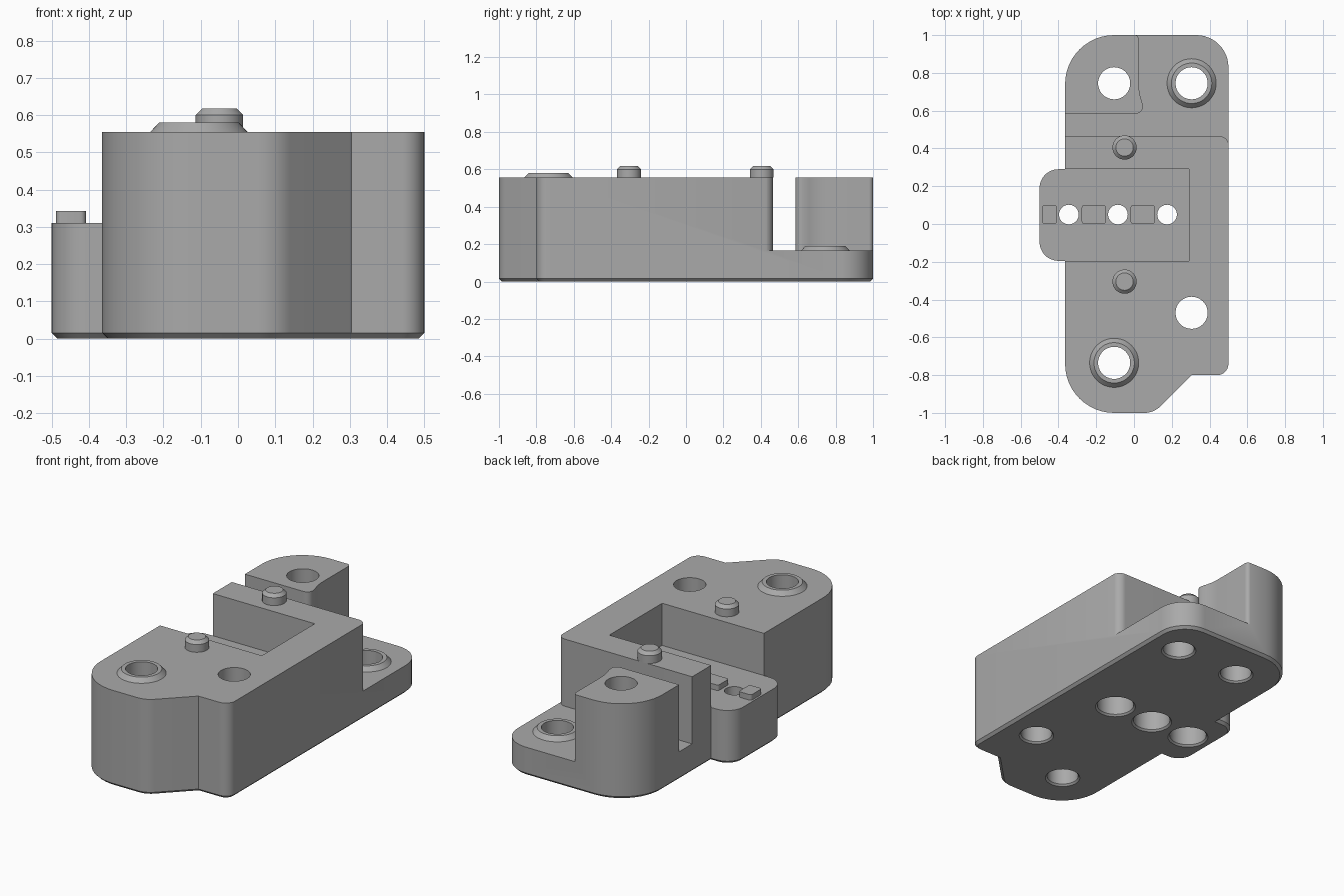
import bpy, bmesh, math
from mathutils import Vector

if "Cube" in bpy.data.objects:
    bpy.data.objects.remove(bpy.data.objects["Cube"], do_unlink=True)

grey = bpy.data.materials.new("plain grey")
grey.use_nodes = True
colour = (0.4, 0.4, 0.4, 1)
grey.diffuse_color = colour
grey.node_tree.nodes["Principled BSDF"].inputs["Base Color"].default_value = colour


def make(name, bm):
    bmesh.ops.recalc_face_normals(bm, faces=bm.faces)
    mesh = bpy.data.meshes.new(name)
    bm.to_mesh(mesh)
    bm.free()
    mesh.materials.append(grey)
    obj = bpy.data.objects.new(name, mesh)
    bpy.context.collection.objects.link(obj)
    return obj


def smooth(obj):
    bpy.ops.object.select_all(action='DESELECT')
    obj.select_set(True)
    bpy.context.view_layer.objects.active = obj
    bpy.ops.object.shade_smooth_by_angle(angle=math.radians(30))


def rounded(corners, steps=12):
    """Outline from (x, y, radius) corners, each filleted by its radius."""
    out = []
    for i, (x, y, r) in enumerate(corners):
        p = Vector((x, y))
        if r == 0:
            out.append(p)
            continue
        a = (Vector(corners[i - 1][:2]) - p).normalized()
        b = (Vector(corners[(i + 1) % len(corners)][:2]) - p).normalized()
        half = a.angle(b) / 2
        centre = p + (a + b).normalized() * r / math.sin(half)
        start = p + a * r / math.tan(half) - centre
        end = p + b * r / math.tan(half) - centre
        sweep = math.pi - 2 * half
        for k in range(steps + 1):
            t = k / steps
            out.append(centre + (start * math.sin((1 - t) * sweep)
                                 + end * math.sin(t * sweep)) / math.sin(sweep))
    return out


def prism(name, outline, z0, z1, chamfer=0):
    bm = bmesh.new()
    base = bm.faces.new([bm.verts.new((p[0], p[1], z0 + chamfer)) for p in outline])
    top = bmesh.ops.extrude_face_region(bm, geom=[base], use_keep_orig=True)["geom"]
    for v in top:
        if isinstance(v, bmesh.types.BMVert):
            v.co.z = z1
    bmesh.ops.recalc_face_normals(bm, faces=bm.faces)
    if chamfer:
        bmesh.ops.inset_region(bm, faces=[base], thickness=chamfer, use_even_offset=True)
        for v in base.verts:
            v.co.z = z0
    return make(name, bm)


def lathe(name, x, y, profile, caps=True, n=48):
    """Turned part from (radius, z) points."""
    bm = bmesh.new()
    rings = [[bm.verts.new((x + r * math.cos(math.tau * i / n),
                            y + r * math.sin(math.tau * i / n), z))
              for i in range(n)] for r, z in profile]
    for lo, hi in zip(rings, rings[1:]):
        for i in range(n):
            j = (i + 1) % n
            bm.faces.new((lo[i], lo[j], hi[j], hi[i]))
    if caps:
        bm.faces.new(rings[0][::-1])
        bm.faces.new(rings[-1])
    return make(name, bm)


TOP, LEDGE, FLOOR, EDGE = 0.555, 0.165, 0.31, 0.015

# Main block with side tab and chamfered underside
body = prism("main_body", rounded([
    (-0.365, -1, 0.26), (0.105, -1, 0.12), (0.305, -0.8, 0), (0.5, -0.8, 0.06),
    (0.5, 1, 0.17), (-0.365, 1, 0.26), (-0.365, 0.29, 0), (-0.5, 0.29, 0.1),
    (-0.5, -0.195, 0.1), (-0.365, -0.195, 0)]), 0, TOP, EDGE)

# Back ledge cut, leaving a tower whose side is scooped around the boss
scoop = [(0.305 - 0.28 * math.cos(a * 0.04), 0.745 - 0.28 * math.sin(a * 0.04), 0)
         for a in range(10)]
cutters = [prism("ledge_cutter", rounded([
    (-0.6, 0.465, 0), (0.502, 0.465, 0.05), (0.502, 0.4, 0), (0.6, 0.4, 0),
    (0.6, 1.1, 0), (0, 1.1, 0), (0, 1.001, 0), (0.025, 1.001, 0.024)] + scoop +
    [(0.052, 0.585, 0.035), (-0.6, 0.585, 0)]), LEDGE, 0.7)]

# Open pocket running out over the tab
cutters.append(prism("pocket_cutter", [(-0.6, -0.195), (0.29, -0.195),
                                       (0.29, 0.29), (-0.6, 0.29)], FLOOR, 0.7))

# Corner bolt holes
R = 0.085
for x, y in ((-0.105, 0.745), (0.305, 0.745), (0.305, -0.47), (-0.105, -0.735)):
    cutters.append(lathe("bolt_cutter", x, y,
                         [(R + 0.02, -0.01), (R, 0.01), (R, 0.7)]))

# Counterbored pocket holes
for x in (-0.345, -0.085, 0.175):
    cutters.append(lathe("pocket_hole_cutter", x, 0.05,
                         [(0.12, -0.01), (0.1, 0.01), (0.1, 0.23), (0.052, 0.23), (0.052, 0.4)]))

for c in cutters:
    c.hide_render = True
    mod = body.modifiers.new("cut", 'BOOLEAN')
    mod.operation, mod.solver, mod.object = 'DIFFERENCE', 'EXACT', c
bpy.context.view_layer.update()
cut = bpy.data.meshes.new_from_object(
    body.evaluated_get(bpy.context.evaluated_depsgraph_get()))
body.modifiers.clear()
body.data = cut
for c in cutters:
    bpy.data.objects.remove(c, do_unlink=True)
smooth(body)

# Raised rims around two bolt holes
for name, x, y, z in (("back_boss", 0.305, 0.745, LEDGE), ("front_boss", -0.105, -0.735, TOP)):
    smooth(lathe(name, x, y, [(0.13, z), (0.107, z + 0.025), (R, z + 0.025), (R, z)], caps=False))

# Round locating pegs
for name, y in (("back_peg", 0.405), ("front_peg", -0.305)):
    smooth(lathe(name, -0.05, y, [(0.064, TOP), (0.064, 0.6), (0.046, 0.618)]))

# Small rectangular keys on the pocket floor
for i, (a, b) in enumerate(((-0.488, -0.408), (-0.277, -0.148), (-0.018, 0.111))):
    smooth(prism(f"key_{i + 1}", rounded([(a, 0, 0.015), (b, 0, 0.015), (b, 0.1, 0.015),
                                          (a, 0.1, 0.015)], 5), FLOOR, 0.342))
